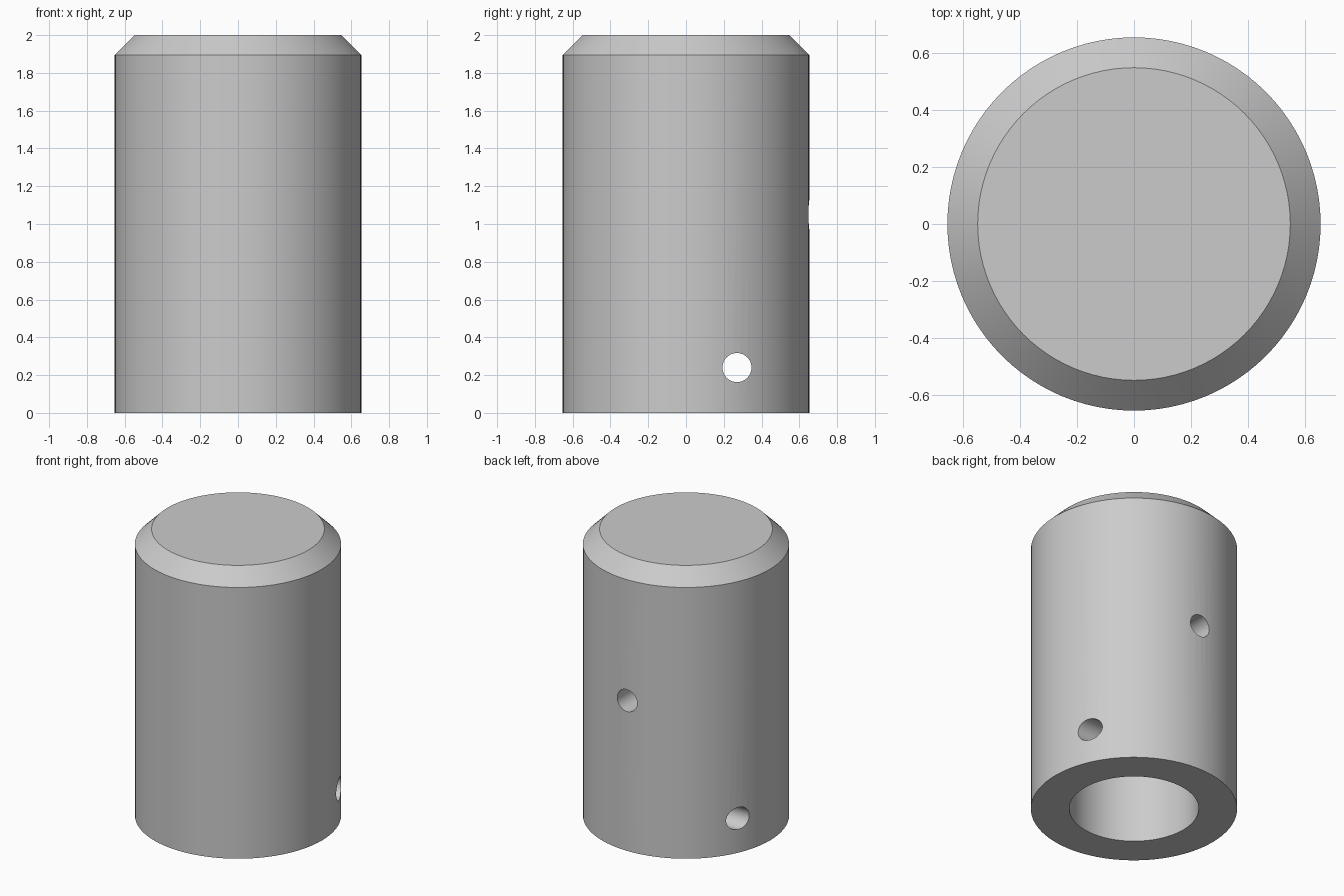
import bpy, bmesh, math
from mathutils import Matrix

if "Cube" in bpy.data.objects:
    bpy.data.objects.remove(bpy.data.objects["Cube"])

SEGMENTS = 96

grey = bpy.data.materials.new("plain_grey")
grey.diffuse_color = (0.6, 0.6, 0.6, 1)
grey.use_nodes = True
grey.node_tree.nodes["Principled BSDF"].inputs["Base Color"].default_value = grey.diffuse_color


def make_object(name, bm):
    bmesh.ops.recalc_face_normals(bm, faces=bm.faces)
    mesh = bpy.data.meshes.new(name)
    bm.to_mesh(mesh)
    bm.free()
    mesh.materials.append(grey)
    obj = bpy.data.objects.new(name, mesh)
    bpy.context.collection.objects.link(obj)
    return obj


def lathe(name, profile):
    """Turn a closed (radius, z) profile whose ends lie on the axis."""
    bm = bmesh.new()
    verts = [bm.verts.new((r, 0, z)) for r, z in profile]
    edges = [bm.edges.new(pair) for pair in zip(verts, verts[1:])]
    bmesh.ops.spin(bm, geom=verts + edges, cent=(0, 0, 0), axis=(0, 0, 1),
                   angle=math.tau, steps=SEGMENTS, use_duplicate=False)
    bmesh.ops.remove_doubles(bm, verts=bm.verts, dist=1e-5)
    bmesh.ops.dissolve_limit(bm, angle_limit=0.001, verts=bm.verts, edges=bm.edges)
    return make_object(name, bm)


def drill(name, centre, axis, radius, length):
    """Hidden round cutter along x or y."""
    turn = Matrix.Rotation(math.pi / 2, 4, "Y" if axis == "x" else "X")
    bm = bmesh.new()
    bmesh.ops.create_cone(bm, cap_ends=True, segments=48, radius1=radius,
                          radius2=radius, depth=length,
                          matrix=Matrix.Translation(centre) @ turn)
    obj = make_object(name, bm)
    obj.hide_render = True
    obj.hide_set(True)
    return obj


# Chamfered cylinder with a blind bore from below
body = lathe("knob_body", [(0, 2), (0.547, 2), (0.653, 1.895), (0.653, 0),
                           (0.41, 0), (0.41, 1.5), (0, 1.5)])

# Off-centre cross pin hole, and a screw hole in the back wall
cutters = [drill("pin_hole_cutter", (0, 0.27, 0.24), "x", 0.077, 2),
           drill("screw_hole_cutter", (0, 0.6, 1.05), "y", 0.077, 0.8)]
for cutter in cutters:
    cut = body.modifiers.new(cutter.name, "BOOLEAN")
    cut.operation = "DIFFERENCE"
    cut.solver = "EXACT"
    cut.object = cutter

# Apply the cuts, then shade smooth with crisp edges
bpy.context.view_layer.objects.active = body
body.select_set(True)
for cutter in cutters:
    bpy.ops.object.modifier_apply(modifier=cutter.name)
    bpy.data.objects.remove(cutter)
bpy.ops.object.shade_smooth_by_angle(angle=math.radians(30))
